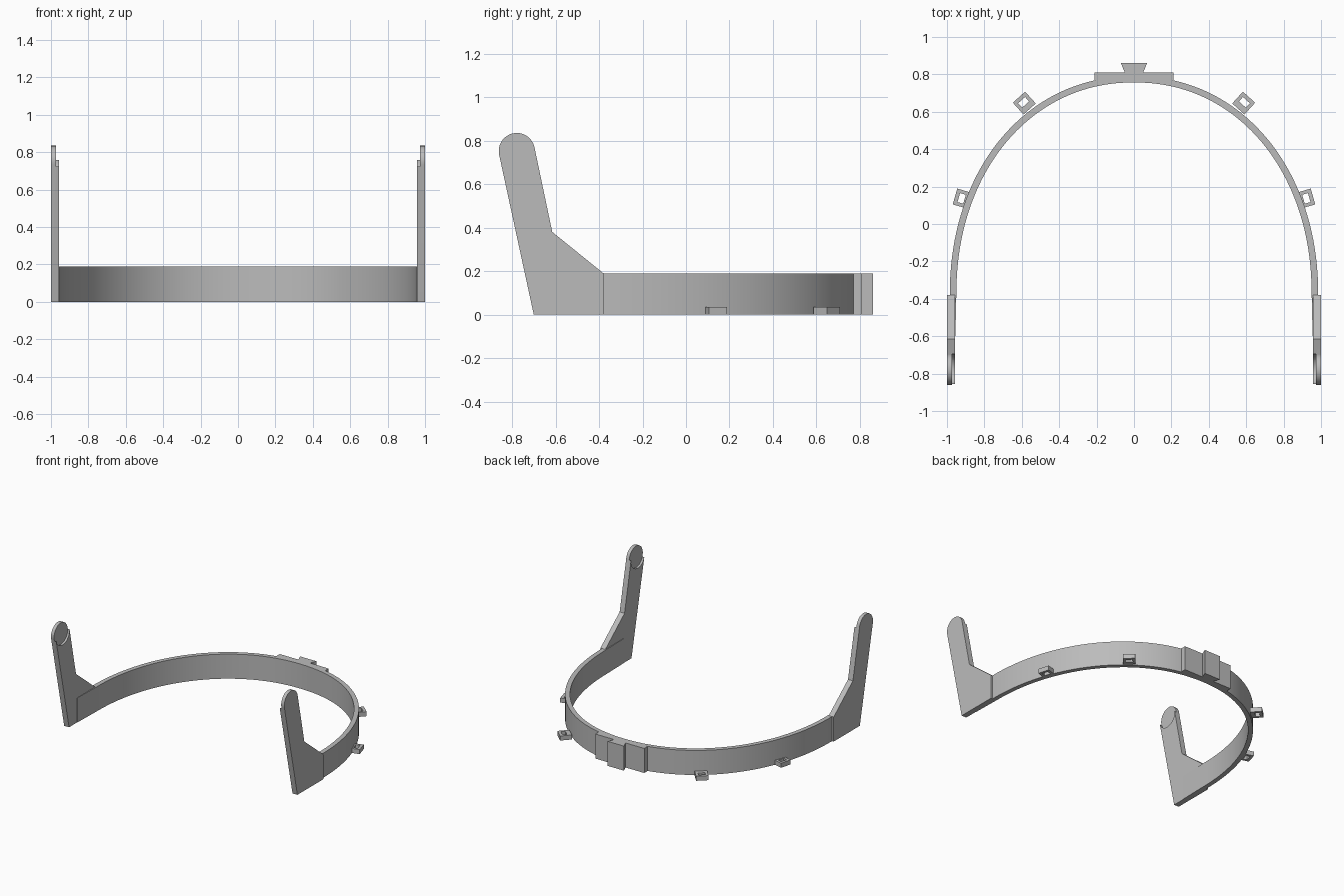
import bpy, bmesh, math
from mathutils import Vector, Matrix

cube = bpy.data.objects.get("Cube")
if cube:
    bpy.data.objects.remove(cube, do_unlink=True)

GREY = (0.5, 0.5, 0.5, 1)
mat = bpy.data.materials.new("plain grey")
mat.use_nodes = True
mat.diffuse_color = GREY
mat.node_tree.nodes["Principled BSDF"].inputs["Base Color"].default_value = GREY

HEIGHT = 0.19


def prism(name, outline, depth, matrix=Matrix()):
    """Extrude a flat outline along its local z by depth."""
    bm = bmesh.new()
    face = bm.faces.new([bm.verts.new((u, v, 0)) for u, v in outline])
    ext = bmesh.ops.extrude_face_region(bm, geom=[face])
    verts = [g for g in ext["geom"] if isinstance(g, bmesh.types.BMVert)]
    bmesh.ops.translate(bm, verts=verts, vec=(0, 0, depth))
    bmesh.ops.transform(bm, matrix=matrix, verts=bm.verts)
    bmesh.ops.recalc_face_normals(bm, faces=bm.faces)
    mesh = bpy.data.meshes.new(name)
    bm.to_mesh(mesh)
    bm.free()
    mesh.materials.append(mat)
    obj = bpy.data.objects.new(name, mesh)
    bpy.context.collection.objects.link(obj)
    return obj


def smooth(obj):
    bpy.ops.object.select_all(action="DESELECT")
    obj.select_set(True)
    bpy.context.view_layer.objects.active = obj
    bpy.ops.object.shade_smooth_by_angle(angle=math.radians(30))


def cut(obj, cutter):
    mod = obj.modifiers.new("cut", "BOOLEAN")
    mod.operation = "DIFFERENCE"
    mod.solver = "EXACT"
    mod.object = cutter
    cutter.hide_render = True
    cutter.hide_set(True)


def arch(rx, ry, steps=80):
    """Half of a slightly squared ellipse, from +x round the back to -x."""
    p = 2 / 2.1
    pts = []
    for i in range(steps + 1):
        t = math.pi * i / steps
        c, s = math.cos(t), max(math.sin(t), 0)
        pts.append((math.copysign(abs(c) ** p, c) * rx, s ** p * ry - 0.38))
    return pts


# Curved head band, its ends running on inside the arms
outer = [(0.985, -0.6)] + arch(0.985, 1.17) + [(-0.985, -0.6)]
inner = [(0.955, -0.6)] + arch(0.95, 1.137) + [(-0.955, -0.6)]
band = prism("band", outer + inner[::-1], HEIGHT)
smooth(band)

# Back plate and flared mounting block
prism("back_plate", [(-0.21, 0.77), (0.21, 0.77), (0.21, 0.81), (-0.21, 0.81)], HEIGHT)
prism("back_mount", [(-0.045, 0.8), (0.045, 0.8), (0.07, 0.86), (-0.07, 0.86)], HEIGHT)

# Side arms with rounded tips and a round recess on the inner face
TIP = Vector((-0.778, 0.752))
R = 0.083
tip_arc = [(TIP.x + R * math.cos(a), TIP.y + R * math.sin(a))
           for a in [math.radians(12 + 180 * i / 24) for i in range(25)]]
profile = [(-0.7, 0), (-0.38, 0), (-0.38, HEIGHT), (-0.615, 0.38)] + tip_arc
disc = [(TIP.x + (R + 0.001) * math.cos(a), TIP.y + (R + 0.001) * math.sin(a))
        for a in [math.tau * i / 48 for i in range(48)]]


def side_frame(x):
    """Outline u -> y, v -> z, depth -> x."""
    return Matrix(((0, 0, 1, x), (1, 0, 0, 0), (0, 1, 0, 0), (0, 0, 0, 1)))


for side, label in ((1, "left"), (-1, "right")):
    arm = prism(label + "_arm", profile, 0.042 * side, side_frame(0.957 * side))
    cutter = prism(label + "_recess_cutter", disc, 0.036 * side, side_frame(0.937 * side))
    cut(arm, cutter)
    smooth(arm)

    # Small square strap loops at the bottom of the band
    for place, mid, out in (("side", (0.957, 0.147), (0.96, 0.277)),
                            ("rear", (0.615, 0.678), (0.67, 0.74))):
        angle = math.atan2(out[1], out[0] * side)
        frame = Matrix.Translation((mid[0] * side, mid[1], 0)) @ Matrix.Rotation(angle, 4, "Z")
        loop = prism(f"{label}_{place}_loop",
                     [(-0.085, -0.044), (0, -0.044), (0, 0.044), (-0.085, 0.044)], 0.035, frame)
        hole = prism(f"{label}_{place}_hole_cutter",
                     [(-0.053, -0.025), (-0.021, -0.025), (-0.021, 0.025), (-0.053, 0.025)],
                     0.2, Matrix.Translation((0, 0, -0.1)) @ frame)
        cut(loop, hole)
